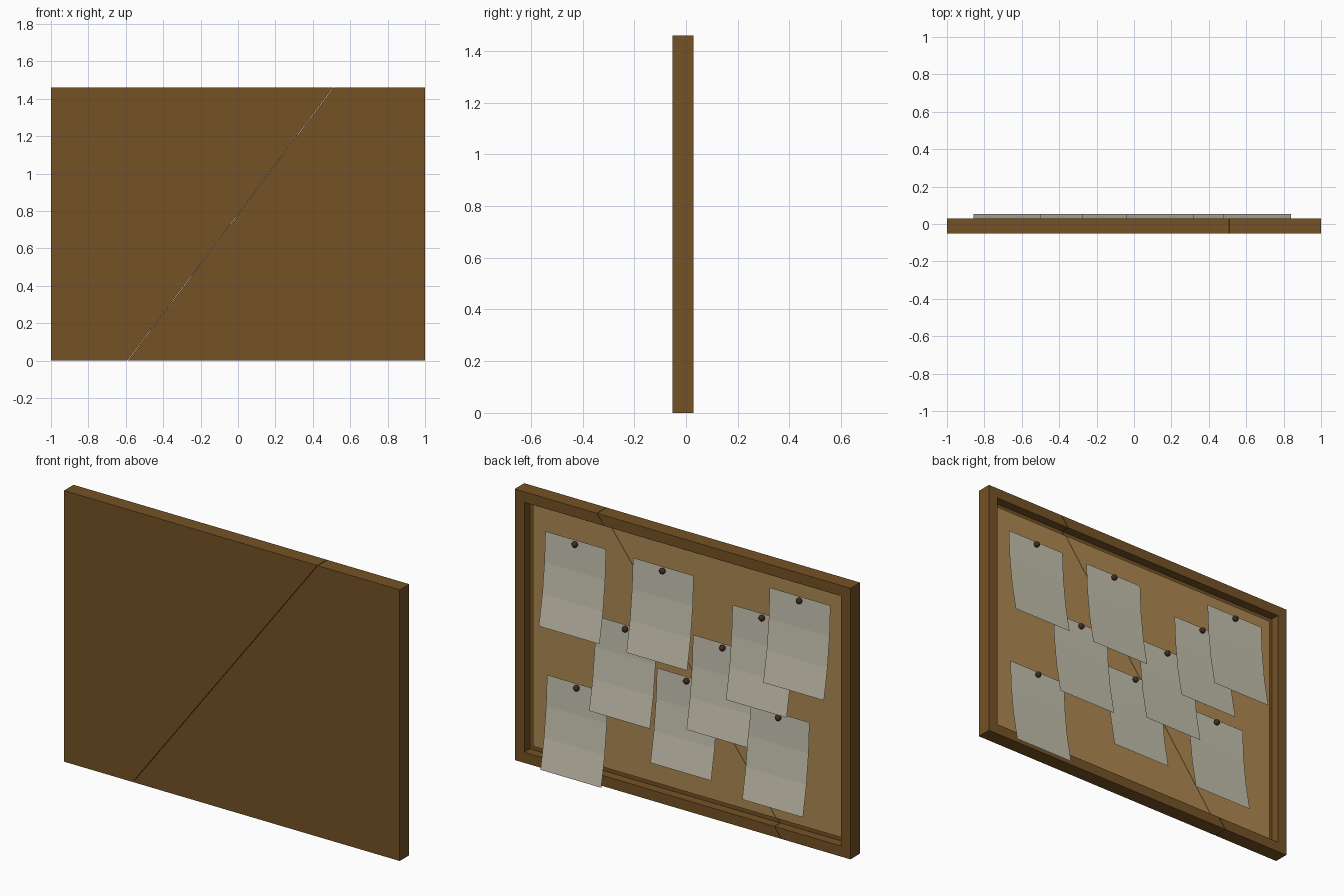
import bpy, bmesh
from mathutils import Vector

if "Cube" in bpy.data.objects:
    bpy.data.objects.remove(bpy.data.objects["Cube"])

H = 1.46                      # board height
BACK, RIM, CORK = -0.052, 0.029, -0.012
BORDER = 0.08


def material(name, rgb):
    m = bpy.data.materials.new(name)
    m.diffuse_color = (*rgb, 1)
    m.use_nodes = True
    m.node_tree.nodes["Principled BSDF"].inputs["Base Color"].default_value = m.diffuse_color
    return m


WOOD = material("wood", (0.178, 0.084, 0.019))
CORK_MAT = material("cork", (0.42, 0.25, 0.085))
PAPER = material("paper", (0.55, 0.52, 0.42))
PIN = material("pin", (0.05, 0.025, 0.012))


def finish(bm, name, mat):
    me = bpy.data.meshes.new(name)
    bm.to_mesh(me)
    bm.free()
    me.materials.append(mat)
    ob = bpy.data.objects.new(name, me)
    bpy.context.collection.objects.link(ob)
    return ob


def box(lo, hi):
    bm = bmesh.new()
    bmesh.ops.create_cube(bm, size=1)
    lo, hi = Vector(lo), Vector(hi)
    for v in bm.verts:
        v.co = (lo + hi) / 2 + v.co * (hi - lo)
    return bm


def split_halves(bm, name, mat):
    """Cut a solid along the diagonal crack, leaving a hairline gap."""
    point = Vector((-0.59, 0, 0))
    normal = Vector((H, 0, -1.10)).normalized()
    for side, label in ((1, "right"), (-1, "left")):
        half = bm.copy()
        cut = bmesh.ops.bisect_plane(
            half, geom=half.verts[:] + half.edges[:] + half.faces[:],
            plane_co=point + normal * side * 0.001, plane_no=normal * side,
            clear_inner=True)
        edges = [e for e in cut["geom_cut"] if isinstance(e, bmesh.types.BMEdge)]
        bmesh.ops.triangle_fill(half, edges=edges, use_beauty=True)
        bmesh.ops.recalc_face_normals(half, faces=half.faces[:])
        finish(half, f"{name}_{label}", mat)
    bm.free()


# Wooden frame: a slab with a recess sunk in its rear face
bm = box((-1, BACK, 0), (1, RIM, H))
bm.normal_update()
rear = max(bm.faces, key=lambda f: f.normal.y)
bmesh.ops.inset_region(bm, faces=[rear], thickness=BORDER)
recess = bmesh.ops.extrude_face_region(bm, geom=[rear])
bmesh.ops.delete(bm, geom=[rear], context="FACES_ONLY")
for v in recess["geom"]:
    if isinstance(v, bmesh.types.BMVert):
        v.co.y = CORK - 0.008
split_halves(bm, "frame", WOOD)

# Cork sheet lying in the recess
split_halves(box((-1 + BORDER, CORK - 0.008, BORDER),
                 (1 - BORDER, CORK, H - BORDER)), "cork_sheet", CORK_MAT)

# Notes: (larger x edge, bottom z); each curls outward in three flat bands
NOTES = [(0.84, 0.773), (0.54, 0.397), (0.318, 0.77), (0.175, 0.215),
         (-0.04, 0.451), (-0.275, 0.675), (-0.497, 0.827),
         (-0.372, 0.164), (0.83, 0.002)]
WIDTH, HEIGHT = 0.362, 0.49
CURL = (-0.003, 0.005, 0.023, 0.053)

for i, (x, z) in enumerate(NOTES, 1):
    bm = bmesh.new()
    rows = [[bm.verts.new((px, y, z + HEIGHT * (1 - k / 3))) for px in (x, x - WIDTH)]
            for k, y in enumerate(CURL)]
    for a, b in zip(rows, rows[1:]):
        bm.faces.new((a[0], b[0], b[1], a[1]))
    finish(bm, f"note_{i}", PAPER)

    # Round pin head at the top of the note
    bm = bmesh.new()
    bmesh.ops.create_uvsphere(bm, u_segments=12, v_segments=8, radius=0.016)
    bmesh.ops.translate(bm, verts=bm.verts[:],
                        vec=(x - WIDTH / 2, 0.006, z + HEIGHT - 0.02))
    for f in bm.faces:
        f.smooth = True
    finish(bm, f"pin_{i}", PIN)
